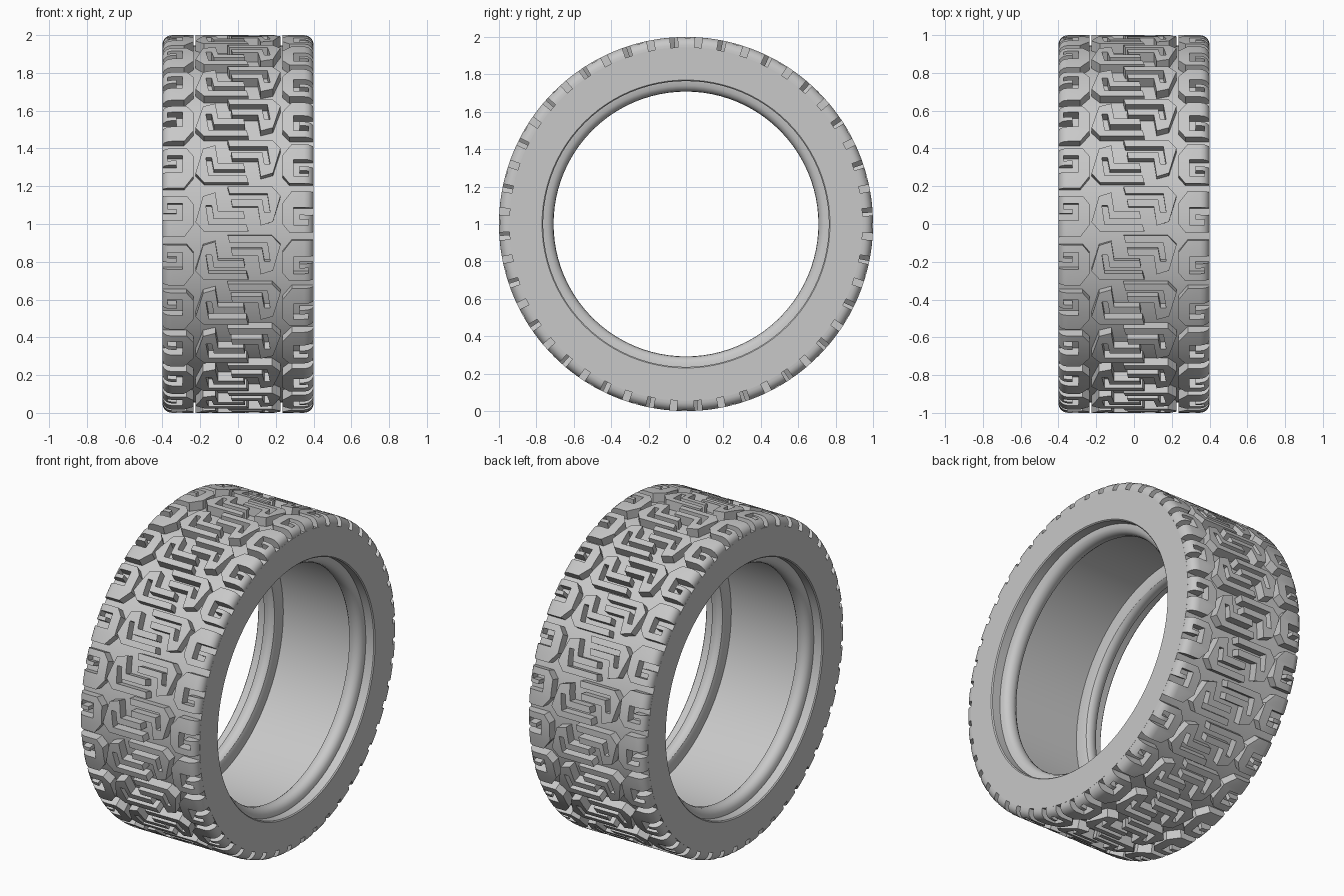
import bpy, bmesh, math

if "Cube" in bpy.data.objects:
    bpy.data.objects.remove(bpy.data.objects["Cube"])

PITCHES = 24
STEP = 2 * math.pi / PITCHES
FLOOR, HALF, ROUND = 0.945, 0.40, 0.05

rubber = bpy.data.materials.new("grey_rubber")
rubber.use_nodes = True
rubber.diffuse_color = (0.58, 0.58, 0.58, 1)
rubber.node_tree.nodes["Principled BSDF"].inputs["Base Color"].default_value = (0.58, 0.58, 0.58, 1)


def finish(name, bm, angle=30):
    bmesh.ops.recalc_face_normals(bm, faces=bm.faces)
    mesh = bpy.data.meshes.new(name)
    bm.to_mesh(mesh)
    bm.free()
    obj = bpy.data.objects.new(name, mesh)
    bpy.context.collection.objects.link(obj)
    mesh.materials.append(rubber)
    bpy.ops.object.select_all(action="DESELECT")
    obj.select_set(True)
    bpy.context.view_layer.objects.active = obj
    bpy.ops.object.shade_smooth_by_angle(angle=math.radians(angle))


def wheel_point(x, r, a):
    """Point on the wheel: angle runs from the front up over the top."""
    return (x, -r * math.cos(a), 1 + r * math.sin(a))


def tread_radius(x):
    """Outer radius with rounded shoulders."""
    over = min(max(abs(x) - (HALF - ROUND), 0), ROUND)
    return 1 - ROUND + math.sqrt(ROUND * ROUND - over * over)


# Carcass: closed half profile (x, radius), mirrored and turned round the axle
half = [(HALF, FLOOR), (0.40, 0.77), (0.394, 0.764), (0.34, 0.764),
        (0.337, 0.74), (0.327, 0.722), (0.31, 0.711), (0.29, 0.708), (0.27, 0.711),
        (0.256, 0.722), (0.25, 0.74), (0.25, 0.80)]
profile = half + [(-x, r) for x, r in reversed(half)]
SEGMENTS = 96
bm = bmesh.new()
rings = [[bm.verts.new(wheel_point(x, r, 2 * math.pi * i / SEGMENTS)) for x, r in profile]
         for i in range(SEGMENTS)]
for i, ring in enumerate(rings):
    after = rings[(i + 1) % SEGMENTS]
    for j in range(len(profile)):
        k = (j + 1) % len(profile)
        bm.faces.new((ring[j], ring[k], after[k], after[j]))
finish("tyre_carcass", bm)


def tread_row(name, outlines, centre):
    """Raised blocks drawn flat as (x, arc), cut into strips, wrapped and repeated."""
    flat = bmesh.new()
    for outline in outlines:
        flat.faces.new([flat.verts.new((x, v, 0)) for x, v in outline])
    cuts = [((0, v, 0), (0, 1, 0)) for v in (-0.09, -0.045, 0, 0.045, 0.09)]
    cuts += [((s * x, 0, 0), (1, 0, 0)) for s in (-1, 1) for x in (0.35, 0.372, 0.387, 0.395)]
    for point, normal in cuts:
        flat.normal_update()
        bmesh.ops.bisect_plane(flat, geom=flat.verts[:] + flat.edges[:] + flat.faces[:],
                               plane_co=point, plane_no=normal, dist=1e-5)
    new = bmesh.ops.extrude_face_region(flat, geom=flat.faces[:], use_keep_orig=True)
    for v in new["geom"]:
        if isinstance(v, bmesh.types.BMVert):
            v.co.z = -1
    flat.verts.index_update()

    bm = bmesh.new()
    for n in range(PITCHES):
        verts = []
        for v in flat.verts:
            r = tread_radius(v.co.x) if v.co.z > -0.5 else FLOOR - 0.01
            verts.append(bm.verts.new(wheel_point(v.co.x, r, centre + n * STEP + v.co.y)))
        for f in flat.faces:
            bm.faces.new([verts[v.index] for v in f.verts])
    flat.free()
    finish(name, bm)


def half_turn(outline):
    return [(-x, -v) for x, v in outline]


# Centre row: an L-shaped block with an L-shaped slot, and its half-turned twin
hook = [(0.03, -0.012), (-0.105, -0.012), (-0.12, 0.088), (-0.185, 0.068),
        (-0.225, -0.07), (-0.18, -0.12), (0.055, -0.12), (0.045, -0.082),
        (-0.155, -0.082), (-0.17, 0.018), (-0.14, 0.018), (-0.128, -0.05), (0.037, -0.05)]
tread_row("centre_tread_blocks", [hook, half_turn(hook)], 0.08)

# Shoulder rows: cut-cornered blocks with a hooked slot open to the side
EDGE = HALF - 0.0005
shoulder = [(EDGE, -0.11), (EDGE, -0.016), (0.325, -0.016), (0.325, -0.04), (0.372, -0.04),
            (0.372, -0.07), (0.293, -0.07), (0.293, 0.022), (EDGE, 0.022), (EDGE, 0.11),
            (0.285, 0.11), (0.235, 0.045), (0.235, -0.065), (0.272, -0.11)]
tread_row("left_shoulder_blocks", [shoulder], 0.065)
tread_row("right_shoulder_blocks", [half_turn(shoulder)], 0.04)
